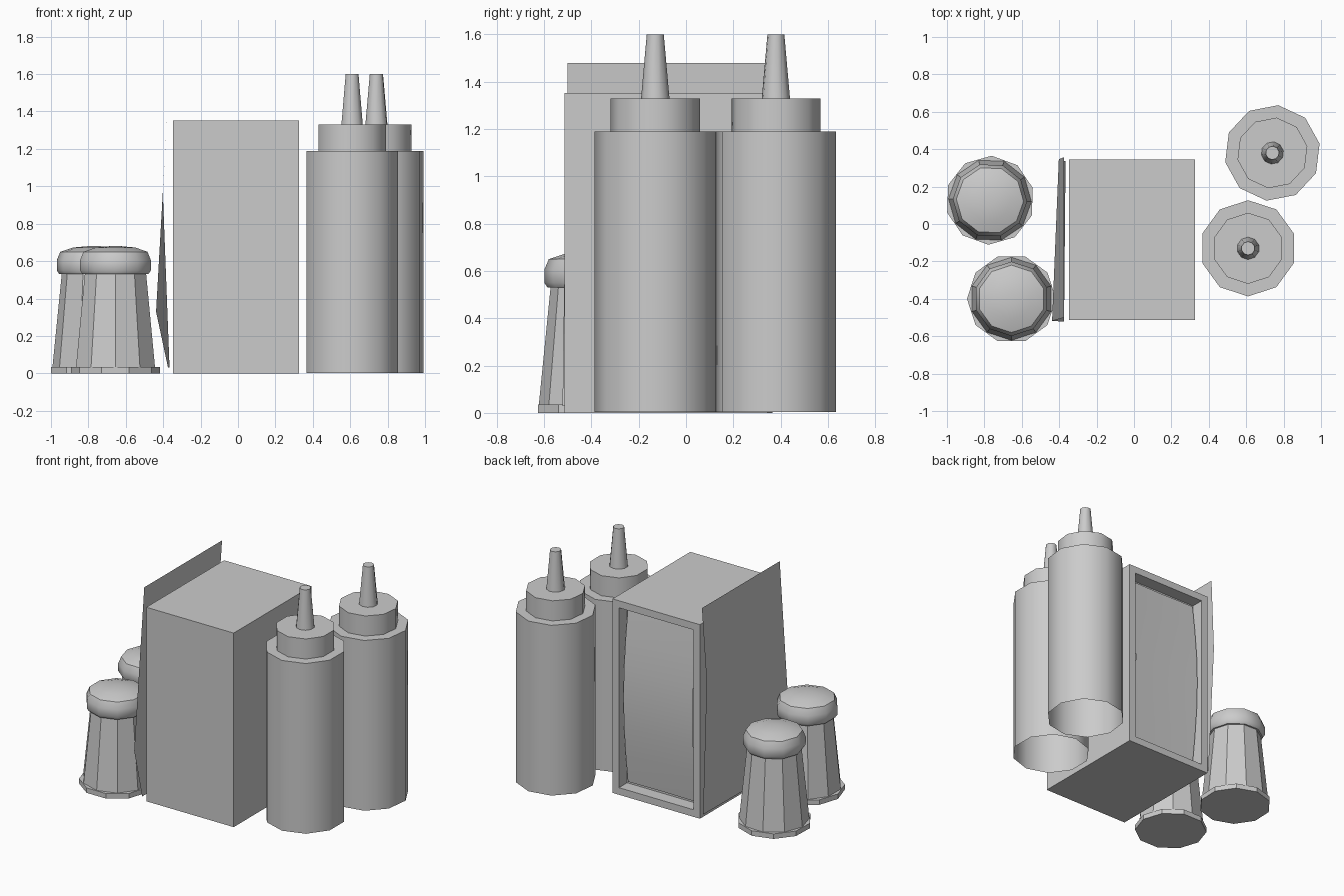
import bpy, bmesh
from math import cos, sin, pi, radians

if "Cube" in bpy.data.objects:
    bpy.data.objects.remove(bpy.data.objects["Cube"])


def finish(name, bm, smooth=None):
    bmesh.ops.recalc_face_normals(bm, faces=bm.faces)
    me = bpy.data.meshes.new(name)
    bm.to_mesh(me)
    bm.free()
    ob = bpy.data.objects.new(name, me)
    bpy.context.collection.objects.link(ob)
    if smooth:
        bpy.ops.object.select_all(action='DESELECT')
        ob.select_set(True)
        bpy.context.view_layer.objects.active = ob
        bpy.ops.object.shade_smooth_by_angle(angle=radians(smooth))
    return ob


def lathe(name, centre, profile, start=90, sides=10, bottom=True, smooth=None):
    """Revolve (radius, z) points around a vertical axis; the top is always capped."""
    bm = bmesh.new()
    rings = []
    for r, z in profile:
        rings.append([bm.verts.new((centre[0] + r * cos(radians(start) + 2 * pi * i / sides),
                                    centre[1] + r * sin(radians(start) + 2 * pi * i / sides), z))
                      for i in range(sides)])
    for a, b in zip(rings, rings[1:]):
        for i in range(sides):
            j = (i + 1) % sides
            bm.faces.new((a[i], a[j], b[j], b[i]))
    bm.faces.new(rings[-1])
    if bottom:
        bm.faces.new(rings[0][::-1])
    return finish(name, bm, smooth)


def sheet(name, rows, smooth=None):
    """Surface through equal-length rows of points."""
    bm = bmesh.new()
    vs = [[bm.verts.new(p) for p in row] for row in rows]
    for a, b in zip(vs, vs[1:]):
        for i in range(len(a) - 1):
            bm.faces.new((a[i], a[i + 1], b[i + 1], b[i]))
    return finish(name, bm, smooth)


# Squeeze bottles: open-bottomed body, collar and tapered nozzle
for n, (c, start) in enumerate([((0.61, -0.13), 90), ((0.74, 0.38), 83)], 1):
    lathe(f"bottle_{n}", c,
          [(0.257, 0.003), (0.257, 1.19), (0.19, 1.19), (0.19, 1.33),
           (0.06, 1.33), (0.036, 1.60)], start, bottom=False, smooth=40)

# Shakers: foot, faceted glass and rounded lid
for n, (c, turn) in enumerate([((-0.77, 0.127), 16), ((-0.655, -0.40), 0)], 1):
    lathe(f"shaker_foot_{n}", c, [(0.238, 0), (0.238, 0.035)], turn)
    lathe(f"shaker_glass_{n}", c, [(0.222, 0.035), (0.172, 0.535)], 90 + turn, bottom=False)
    lathe(f"shaker_lid_{n}", c,
          [(0.185, 0.53), (0.199, 0.55), (0.199, 0.605), (0.18, 0.65),
           (0.11, 0.673), (0.03, 0.68)], 90 + turn, smooth=40)

# Napkin dispenser: box with a recess in the back face
X0, X1, Y0, Y1, H = -0.348, 0.326, -0.513, 0.344, 1.353
bm = bmesh.new()
bmesh.ops.create_cube(bm, size=1)
for v in bm.verts:
    v.co = (X1 if v.co.x > 0 else X0, Y1 if v.co.y > 0 else Y0, H if v.co.z > 0 else 0)
bm.normal_update()
back = max(bm.faces, key=lambda f: f.normal.y)
bmesh.ops.inset_region(bm, faces=[back], thickness=0.07)
inner = bmesh.ops.extrude_face_region(bm, geom=[back])
for v in inner["geom"]:
    if isinstance(v, bmesh.types.BMVert):
        v.co.y -= 0.09
bmesh.ops.delete(bm, geom=[back], context='FACES')
finish("napkin_dispenser", bm)

# Napkin stack: bowed surface with a soft centre crease
rows = []
for k in range(7):
    t = k / 6
    bow = sin(pi * t)
    z = 0.07 + (H - 0.14) * t
    rows.append([(X0 + 0.07, Y1 - 0.07 + 0.05 * bow, z),
                 (-0.01, Y1 - 0.075 + 0.05 * bow, z),
                 (X1 - 0.07, Y1 - 0.07 + 0.05 * bow, z)])
sheet("napkins", rows, smooth=40)

# Menu card: thin sheet folded along a slanted crease
sheet("menu_card", [
    [(-0.373, -0.50, 1.48), (-0.373, 0.357, 1.48)],
    [(-0.438, -0.518, 0.33), (-0.402, 0.347, 0.97)],
    [(-0.374, -0.522, 0.03), (-0.366, 0.335, 0.03)],
])
